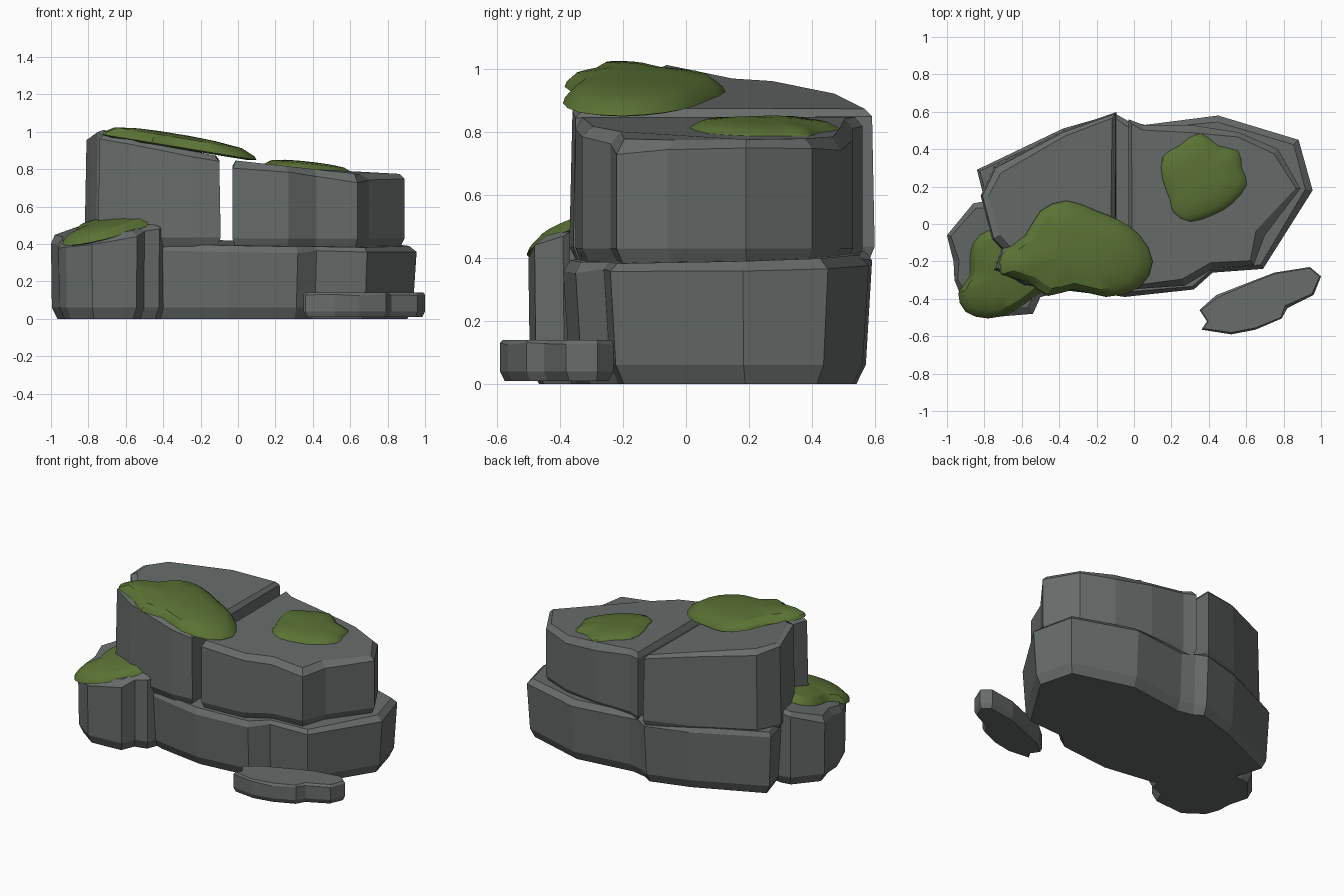
import bpy, random
from mathutils import Vector

if "Cube" in bpy.data.objects:
    bpy.data.objects.remove(bpy.data.objects["Cube"])

random.seed(4)


def material(name, rgb):
    m = bpy.data.materials.new(name)
    m.diffuse_color = (*rgb, 1)
    m.use_nodes = True
    m.node_tree.nodes["Principled BSDF"].inputs["Base Color"].default_value = m.diffuse_color
    return m


STONE = material("stone", (0.135, 0.15, 0.143))
MOSS = material("moss", (0.105, 0.17, 0.035))


def build(name, verts, faces, mat):
    me = bpy.data.meshes.new(name)
    me.from_pydata(verts, [], faces)
    me.materials.append(mat)
    ob = bpy.data.objects.new(name, me)
    bpy.context.collection.objects.link(ob)
    return ob


def inset(pts, amounts):
    """Move each point of a counter-clockwise outline inwards."""
    out = []
    for i, p in enumerate(pts):
        a = (p - pts[i - 1]).normalized()
        b = (pts[(i + 1) % len(pts)] - p).normalized()
        n = Vector((-a.y - b.y, a.x + b.x)).normalized()
        out.append(p + n * amounts[i])
    return out


def bridge(rings, n):
    return [(r * n + i, r * n + (i + 1) % n, (r + 1) * n + (i + 1) % n, (r + 1) * n + i)
            for r in range(rings - 1) for i in range(n)]


def rock(name, outline, z0, top, taper=0.02, chip=0.035, foot=0.05):
    """Faceted slab: undercut foot, straight walls, chipped rim and sloping top.
    top = (height, x slope, y slope); a third outline value lifts that corner."""
    pts = [Vector(p[:2]) for p in outline]
    lift = [p[2] if len(p) > 2 else 0 for p in outline]
    n = len(pts)
    rim = [chip * random.uniform(0.4, 1.2) for _ in pts]
    drop = [chip * random.uniform(0.5, 1.1) for _ in pts]
    height = lambda p: top[0] + top[1] * p.x + top[2] * p.y
    verts = [(p.x, p.y, z0) for p in inset(pts, [taper + foot * 0.5] * n)]
    verts += [(p.x, p.y, z0 + foot) for p in inset(pts, [taper] * n)]
    verts += [(p.x, p.y, height(p) + l - d) for p, l, d in zip(pts, lift, drop)]
    verts += [(p.x, p.y, height(p) + l) for p, l in zip(inset(pts, rim), lift)]
    faces = bridge(4, n) + [tuple(reversed(range(n))), tuple(range(3 * n, 4 * n))]
    return build(name, verts, faces, STONE)


def moss(name, outline, top, h):
    """Soft domed pad with a lobed outline lying on a sloping plane."""
    p = [Vector(q) for q in outline]
    k = len(p)
    pts = []
    for i in range(k):  # smooth the outline with in-between points
        a, b, c, d = p[i - 1], p[i], p[(i + 1) % k], p[(i + 2) % k]
        pts += [b, (b + c) * 0.5625 - (a + d) * 0.0625]
    n = len(pts)
    cen = sum(pts, Vector((0, 0))) / n
    verts = []
    for s, z in ((0.9, -0.3), (1, -0.15), (0.97, 0.15), (0.82, 0.68), (0.5, 0.92), (0.2, 1)):
        for q in pts:
            v = cen + (q - cen) * s
            verts.append((v.x, v.y, top[0] + top[1] * v.x + top[2] * v.y + z * h))
    faces = bridge(6, n) + [tuple(reversed(range(n))), tuple(range(5 * n, 6 * n))]
    ob = build(name, verts, faces, MOSS)
    bpy.context.view_layer.objects.active = ob
    ob.select_set(True)
    bpy.ops.object.shade_smooth_by_angle(angle=0.5)
    ob.select_set(False)


# Broad lower ledge, notched at the back
rock("base_ledge", [(-0.70, -0.22), (-0.38, -0.34), (-0.05, -0.39), (0.32, -0.35), (0.42, -0.26),
                    (0.69, -0.24), (0.955, 0.18), (0.88, 0.45), (0.45, 0.58), (0.06, 0.53),
                    (-0.03, 0.55), (-0.10, 0.59), (-0.38, 0.51), (-0.84, 0.29), (-0.78, 0.05)],
     0, (0.402, -0.02, 0.03), taper=0.02, chip=0.035, foot=0.06)

# Two upper blocks split by a narrow crack
rock("upper_left_block", [(-0.74, -0.24), (-0.58, -0.32), (-0.24, -0.36), (-0.10, -0.35),
                          (-0.10, 0.59), (-0.38, 0.49), (-0.74, 0.30, -0.025),
                          (-0.81, 0.15, -0.03), (-0.75, -0.08, 0.025), (-0.70, -0.13, 0.01)],
     0.385, (0.85, -0.19, 0), taper=-0.01, chip=0.035)
rock("upper_right_block", [(-0.03, -0.35), (0.27, -0.33), (0.42, -0.24), (0.64, -0.22),
                           (0.70, -0.06), (0.89, 0.19, 0.025), (0.77, 0.40, 0.015),
                           (0.56, 0.49), (0.30, 0.53), (0.05, 0.53), (-0.03, 0.56)],
     0.38, (0.845, -0.11, 0), taper=0.0, chip=0.045)

# Separate boulder at the left and thin stone at the front right
rock("left_boulder", [(-1.0, -0.06), (-0.965, -0.20), (-0.96, -0.30), (-0.92, -0.40),
                      (-0.78, -0.50), (-0.54, -0.48), (-0.50, -0.39), (-0.42, -0.37),
                      (-0.38, -0.28), (-0.42, 0.0), (-0.60, 0.10), (-0.78, 0.125), (-0.86, 0.11)],
     0, (0.645, 0.19, 0.15), taper=0.005, chip=0.04, foot=0.06)
rock("front_stone", [(0.36, -0.565), (0.52, -0.59), (0.65, -0.565), (0.79, -0.505), (0.82, -0.45),
                     (0.96, -0.38), (1.0, -0.28), (0.94, -0.23), (0.75, -0.26),
                     (0.62, -0.31), (0.44, -0.38), (0.35, -0.46), (0.39, -0.52)],
     0.01, (0.14, 0, 0), taper=0.0, chip=0.015, foot=0.03)

# Moss pads
moss("moss_upper_left", [(-0.72, -0.20), (-0.71, -0.27), (-0.57, -0.31), (-0.46, -0.385),
                         (-0.32, -0.35), (-0.15, -0.39), (0.03, -0.34), (0.10, -0.20),
                         (0.03, -0.06), (-0.08, 0.02), (-0.20, 0.07), (-0.36, 0.125),
                         (-0.50, 0.07), (-0.58, -0.06), (-0.68, -0.13)],
     (0.875, -0.165, 0), 0.06)
moss("moss_upper_right", [(0.19, 0.13), (0.21, 0.06), (0.30, 0.01), (0.43, 0.05), (0.53, 0.11),
                          (0.61, 0.21), (0.58, 0.30), (0.56, 0.39), (0.45, 0.42), (0.35, 0.49),
                          (0.24, 0.42), (0.15, 0.36), (0.15, 0.24)],
     (0.845, -0.105, 0), 0.035)
moss("moss_boulder", [(-0.88, -0.28), (-0.94, -0.37), (-0.90, -0.47), (-0.78, -0.505),
                      (-0.65, -0.47), (-0.52, -0.38), (-0.42, -0.27), (-0.45, -0.15),
                      (-0.60, -0.06), (-0.77, -0.03), (-0.86, -0.10), (-0.88, -0.20)],
     (0.66, 0.20, 0.17), 0.055)
